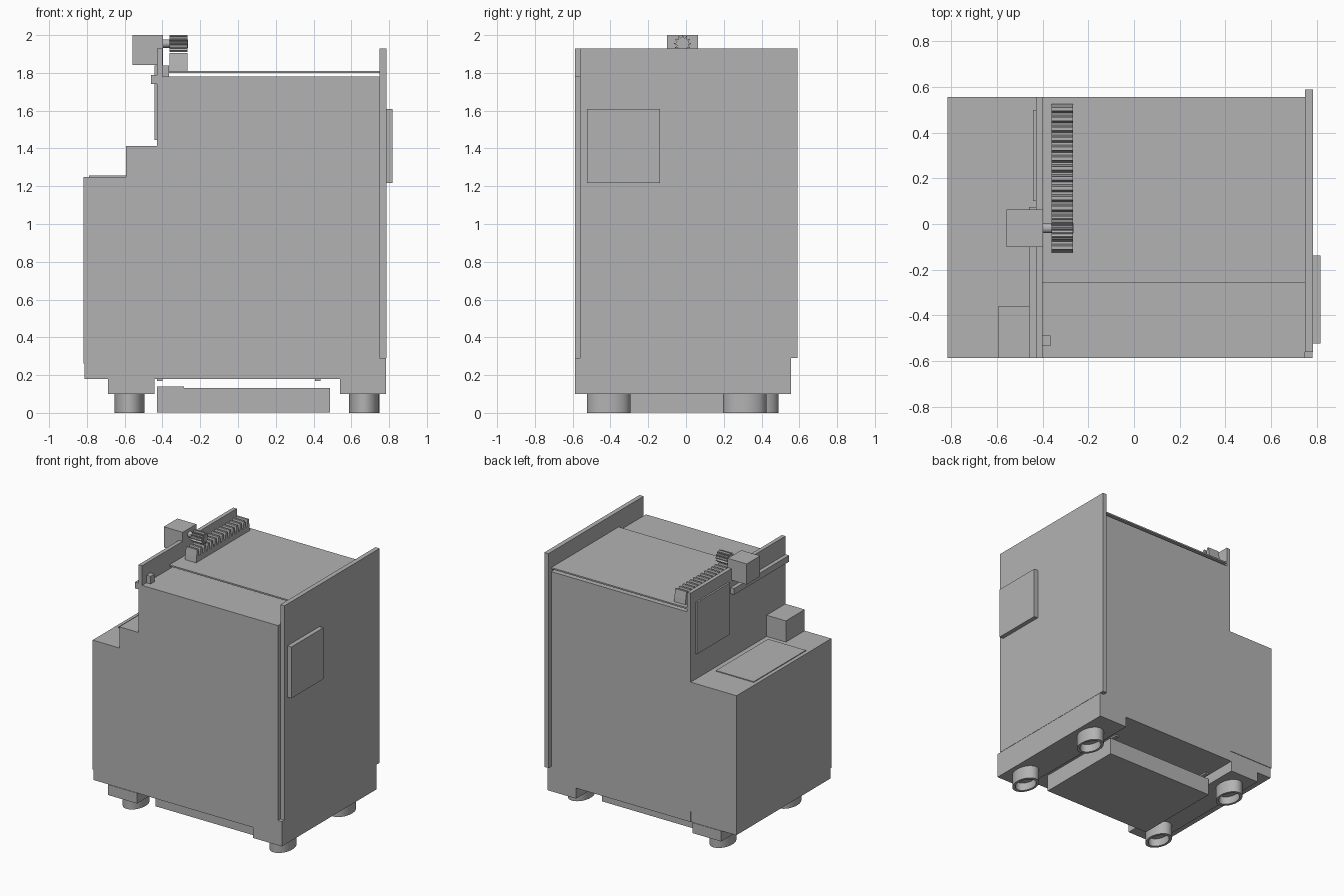
import bpy, bmesh
from math import sin, cos, pi

if "Cube" in bpy.data.objects:
    bpy.data.objects.remove(bpy.data.objects["Cube"])

grey = bpy.data.materials.new("plain grey")
grey.use_nodes = True
GREY = (0.45, 0.45, 0.45, 1)
grey.diffuse_color = GREY
grey.node_tree.nodes["Principled BSDF"].inputs["Base Color"].default_value = GREY


def finish(name, bm):
    bmesh.ops.recalc_face_normals(bm, faces=bm.faces)
    mesh = bpy.data.meshes.new(name)
    bm.to_mesh(mesh)
    bm.free()
    mesh.materials.append(grey)
    ob = bpy.data.objects.new(name, mesh)
    bpy.context.collection.objects.link(ob)
    return ob


def box(name, x, y, z):
    """Box from (min, max) ranges."""
    bm = bmesh.new()
    bmesh.ops.create_cube(bm, size=1)
    for v in bm.verts:
        v.co = [r[0] if c < 0 else r[1] for c, r in zip(v.co, (x, y, z))]
    return finish(name, bm)


def extrude_x(name, profile, x0, x1):
    """Extrude a closed (y, z) outline along x."""
    bm = bmesh.new()
    face = bm.faces.new([bm.verts.new((x0, y, z)) for y, z in profile])
    out = bmesh.ops.extrude_face_region(bm, geom=[face])
    for v in out["geom"]:
        if isinstance(v, bmesh.types.BMVert):
            v.co.x = x1
    return finish(name, bm)


def smooth(ob):
    bpy.ops.object.select_all(action="DESELECT")
    ob.select_set(True)
    bpy.context.view_layer.objects.active = ob
    bpy.ops.object.shade_smooth_by_angle()


def foot(name, cx, cy, rx=0.08, ry=0.115, top=0.1, sides=40):
    """Oval foot with a recess in its underside."""
    bm = bmesh.new()
    rings = []
    for scale, z in ((1, top), (1, 0), (0.78, 0), (0.78, 0.06)):
        rings.append([bm.verts.new((cx + rx * scale * cos(2 * pi * i / sides),
                                    cy + ry * scale * sin(2 * pi * i / sides), z))
                      for i in range(sides)])
    for a, b in zip(rings, rings[1:]):
        for i in range(sides):
            j = (i + 1) % sides
            bm.faces.new((a[i], a[j], b[j], b[i]))
    bm.faces.new(rings[0])
    bm.faces.new(rings[-1])
    smooth(finish(name, bm))


FRONT, BACK = -0.588, 0.557

# Main cabinet and its front door
box("cabinet", (-0.43, 0.783), (-0.56, BACK), (0.18, 1.77))
box("front_door", (-0.43, 0.75), (FRONT, -0.56), (0.18, 1.77))
box("cabinet_top", (-0.43, 0.75), (FRONT, BACK), (1.77, 1.78))
box("base_corner", (0.74, 0.783), (FRONT, BACK), (0.18, 0.29))
box("right_wall", (0.75, 0.785), (-0.56, 0.59), (0.29, 1.93))
box("left_wall", (-0.43, -0.4), (FRONT, BACK), (1.77, 1.93))
box("control_plate", (0.785, 0.818), (-0.523, -0.137), (1.217, 1.61))

# Side housing with seam, raised step and hatch
box("side_housing", (-0.818, -0.43), (FRONT, BACK), (0.262, 1.25))
box("housing_base", (-0.813, -0.43), (FRONT + 0.004, BACK - 0.004), (0.18, 0.262))
box("housing_step", (-0.593, -0.43), (FRONT, -0.36), (1.25, 1.412))
box("housing_hatch", (-0.79, -0.47), (-0.32, 0.31), (1.25, 1.256))
box("side_plate", (-0.443, -0.43), (0.1, 0.5), (1.445, 1.84))
box("side_rail", (-0.46, -0.43), (FRONT, 0.075), (1.742, 1.79))

# Sliding lid, its rails and stop
box("sliding_lid", (-0.4, 0.75), (-0.257, BACK), (1.8, 1.811))
box("stop_block", (-0.4, -0.365), (-0.535, -0.488), (1.78, 1.838))

# Toothed rack
Y0, Y1, TEETH = -0.125, 0.525, 15
pitch = (Y1 - Y0) / TEETH
rack = [(Y1, 1.811), (Y0, 1.811)]
for i in range(TEETH):
    y = Y0 + i * pitch
    rack += [(y + 0.005, 1.85), (y + pitch * 0.32, 1.905),
             (y + pitch * 0.68, 1.905), (y + pitch - 0.005, 1.85)]
extrude_x("rack", rack, -0.362, -0.267)

# Motor, shaft and pinion
GY, GZ = -0.018, 1.955
box("motor", (-0.558, -0.398), (-0.1, 0.064), (1.842, 2.0))


def circle(r, n):
    return [(GY + r * cos(2 * pi * i / n), GZ + r * sin(2 * pi * i / n)) for i in range(n)]


smooth(extrude_x("shaft", circle(0.022, 24), -0.4, -0.264))
gear = []
for i in range(12):
    for step, r in ((-0.3, 0.032), (-0.12, 0.045), (0.12, 0.045), (0.3, 0.032)):
        a = 2 * pi * (i + step) / 12 + pi / 2
        gear.append((GY + r * cos(a), GZ + r * sin(a)))
extrude_x("pinion", gear, -0.362, -0.267)

# Plinths, feet and the tray beneath
box("left_plinth", (-0.688, -0.443), (FRONT, BACK), (0.1, 0.18))
box("right_plinth", (0.54, 0.783), (FRONT, BACK), (0.1, 0.18))
for name, x, y in (("front_right_foot", -0.575, -0.41), ("back_right_foot", -0.575, 0.375),
                   ("front_left_foot", 0.668, -0.41), ("back_left_foot", 0.668, 0.31)):
    foot(name, x, y)
box("tray", (-0.43, 0.488), (-0.38, 0.32), (0.003, 0.132))
box("tray_tab", (-0.43, -0.285), (-0.38, -0.25), (0.132, 0.141))
for x in (-0.43, 0.408):
    box("bottom_rail", (x, x + 0.03), (-0.38, 0.32), (0.168, 0.18))
